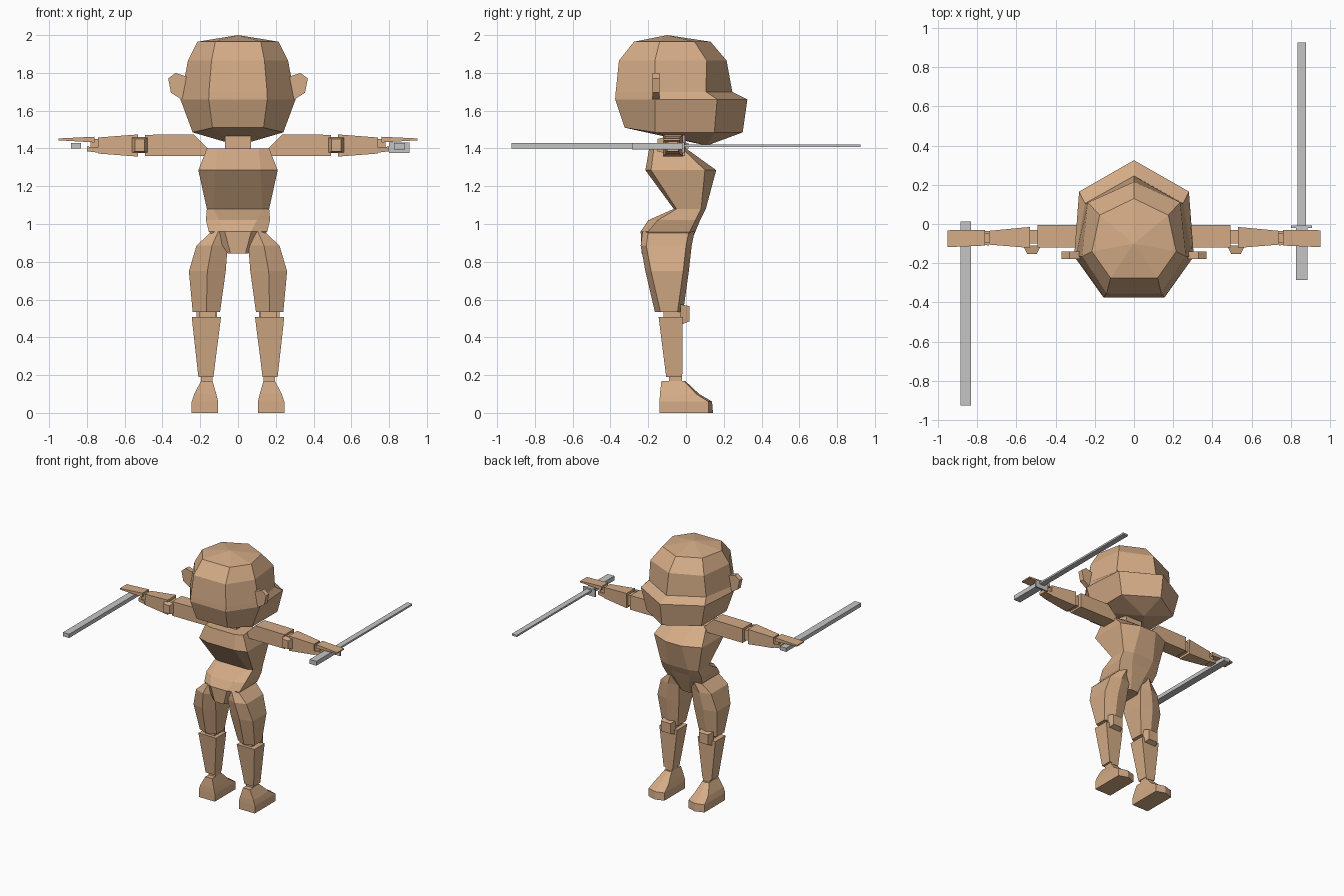
import bpy, bmesh


def material(name, rgb):
    m = bpy.data.materials.new(name)
    m.diffuse_color = (*rgb, 1)
    return m


SKIN = material("tan", (0.66, 0.41, 0.24))
STEEL = material("grey", (0.56, 0.56, 0.56))


def loft(name, rings, mat=SKIN, bottom=None, top=None, mirror=False):
    """Skin a stack of equal rings; ends are flat caps or points."""
    bm = bmesh.new()
    loops = [[bm.verts.new(p) for p in r] for r in rings]
    n = len(loops[0])
    for a, b in zip(loops, loops[1:]):
        for i in range(n):
            j = (i + 1) % n
            bm.faces.new((a[i], a[j], b[j], b[i]))
    for loop, tip in ((loops[0], bottom), (loops[-1], top)):
        if tip:
            v = bm.verts.new(tip)
            for i in range(n):
                bm.faces.new((loop[i], loop[(i + 1) % n], v))
        else:
            bm.faces.new(loop)
    bmesh.ops.recalc_face_normals(bm, faces=bm.faces)
    me = bpy.data.meshes.new(name)
    bm.to_mesh(me)
    bm.free()
    me.materials.append(mat)
    ob = bpy.data.objects.new(name, me)
    bpy.context.collection.objects.link(ob)
    if mirror:
        ob.modifiers.new("mirror", 'MIRROR').use_mirror_merge = False
    return ob


def beam(name, axis, sections, mat=SKIN, mirror=True):
    """Four-sided beam; section = (position, a0, a1, b0, b1) on the other two axes."""
    rings = []
    for t, a0, a1, b0, b1 in sections:
        ring = []
        for a, b in ((a0, b0), (a1, b0), (a1, b1), (a0, b1)):
            p = [a, b]
            p.insert("xyz".index(axis), t)
            ring.append(p)
        rings.append(ring)
    return loft(name, rings, mat, mirror=mirror)


def symmetric(half):
    """Complete a ring from its +x half, not repeating points on the centre line."""
    return half + [(-x, y, z) for x, y, z in reversed(half) if x > 0]


# head: seven-sided, with a projecting muzzle on the +y side
head = [
    [(0, .30, 1.485), (.24, .15, 1.485), (.24, -.165, 1.485), (.135, -.325, 1.51)],
    [(0, .325, 1.66), (.28, .165, 1.66), (.305, -.165, 1.66), (.155, -.375, 1.66)],
    [(0, .245, 1.70), (.25, .105, 1.70), (.297, -.165, 1.70), (.154, -.372, 1.70)],
    [(0, .215, 1.865), (.235, .11, 1.865), (.265, -.165, 1.865), (.14, -.355, 1.865)],
    [(0, .13, 1.965), (.175, .045, 1.965), (.215, -.14, 1.965), (.12, -.275, 1.965)],
]
loft("head", [symmetric(h) for h in head], bottom=(0, .11, 1.415), top=(0, -.1, 2.0))

# ears
ear = [(.27, 1.78), (.33, 1.80), (.37, 1.77), (.355, 1.695), (.30, 1.66), (.27, 1.70)]
loft("ears", [[(x, y, z) for x, z in ear] for y in (-.178, -.14)], mirror=True)

# neck
beam("neck", 'z', [(1.38, -.07, .07, -.12, 0), (1.48, -.07, .07, -.12, 0)], mirror=False)

# torso: z, back half width, back y, side half width, side back y, side front y, front half width, front y
torso = [
    (.845, .04, -.235, .055, -.20, -.03, .03, 0),
    (.96, .07, -.24, .155, -.20, .02, .06, .05),
    (1.02, .10, -.20, .17, -.15, .05, .08, .075),
    (1.08, .13, -.065, .165, -.05, .08, .09, .105),
    (1.285, .12, -.215, .21, -.185, .10, .07, .16),
    (1.40, .11, -.195, .165, -.17, -.02, .08, 0),
]
loft("torso", [symmetric([(fw, fy, z), (sw, sf, z), (sw, sb, z), (bw, by, z)])
               for z, bw, by, sw, sb, sf, fw, fy in torso])

# thighs: z, inner x, outer x, back y, front y
thigh = [(.535, .095, .24, -.165, -.015), (.75, .065, .26, -.215, .015),
         (.885, .055, .22, -.24, .03), (.96, .07, .14, -.23, .045)]
rings = []
for z, xi, xo, yb, yf in thigh:
    m = xi + (xo - xi) * .5
    rings.append([(xo, yf - .03, z), (m, yf, z), (xi, yf - .02, z),
                  (xi, yb + .03, z), (m, yb, z), (xo, yb + .03, z)])
loft("thighs", rings, mirror=True)

# lower legs
beam("knee_joints", 'z', [(.49, .12, .205, -.12, -.03), (.55, .12, .205, -.12, -.03)])
beam("kneecaps", 'y', [(-.03, .11, .22, .465, .575), (.018, .125, .205, .485, .565)])
beam("shins", 'z', [(.19, .13, .21, -.105, -.02), (.508, .09, .245, -.145, -.017)])
beam("ankles", 'z', [(.16, .135, .195, -.09, -.02), (.20, .135, .195, -.09, -.02)])

# feet: z, inner x, outer x, heel y, toe y, toe point y
foot = [(0, .105, .245, -.14, .12, .143), (.06, .105, .245, -.14, .118, .138),
        (.10, .115, .232, -.138, .055, .07), (.17, .135, .195, -.13, -.012, -.005)]
loft("feet", [[(xo, h, z), (xo, t, z), ((xi + xo) / 2, p, z), (xi, t, z), (xi, h, z)]
              for z, xi, xo, h, t, p in foot], mirror=True)

# arms
beam("upper_arms", 'x', [(.16, -.12, -.005, 1.36, 1.40), (.235, -.12, -.005, 1.36, 1.475),
                         (.492, -.12, -.005, 1.36, 1.472)])
beam("elbow_joints", 'x', [(.48, -.10, -.03, 1.375, 1.455), (.54, -.10, -.03, 1.375, 1.455)])
beam("elbow_caps", 'y', [(-.152, .495, .545, 1.385, 1.45), (-.11, .475, .565, 1.375, 1.46)])
beam("forearms", 'x', [(.53, -.122, -.015, 1.357, 1.474), (.74, -.105, -.035, 1.373, 1.458)])
beam("wrists", 'x', [(.73, -.095, -.045, 1.39, 1.45), (.78, -.095, -.045, 1.39, 1.45)])
beam("palms", 'x', [(.76, -.11, -.03, 1.432, 1.462), (.95, -.118, -.032, 1.443, 1.453)])
beam("thumbs", 'x', [(.74, -.11, -.035, 1.378, 1.405), (.80, -.10, -.04, 1.385, 1.41)])

# sticks in the hands: one reversed bar, and one blade with guard and handle
beam("left_bar", 'y', [(-.925, -.885, -.83, 1.40, 1.43), (.012, -.885, -.83, 1.40, 1.43)],
     STEEL, False)
beam("right_handle", 'y', [(-.285, .827, .885, 1.395, 1.43), (-.015, .827, .885, 1.395, 1.43)],
     STEEL, False)
beam("right_guard", 'y', [(-.02, .80, .908, 1.375, 1.432), (-.008, .80, .908, 1.375, 1.432)],
     STEEL, False)
beam("right_blade", 'y', [(-.01, .833, .877, 1.407, 1.421), (.925, .833, .877, 1.407, 1.421)],
     STEEL, False)
